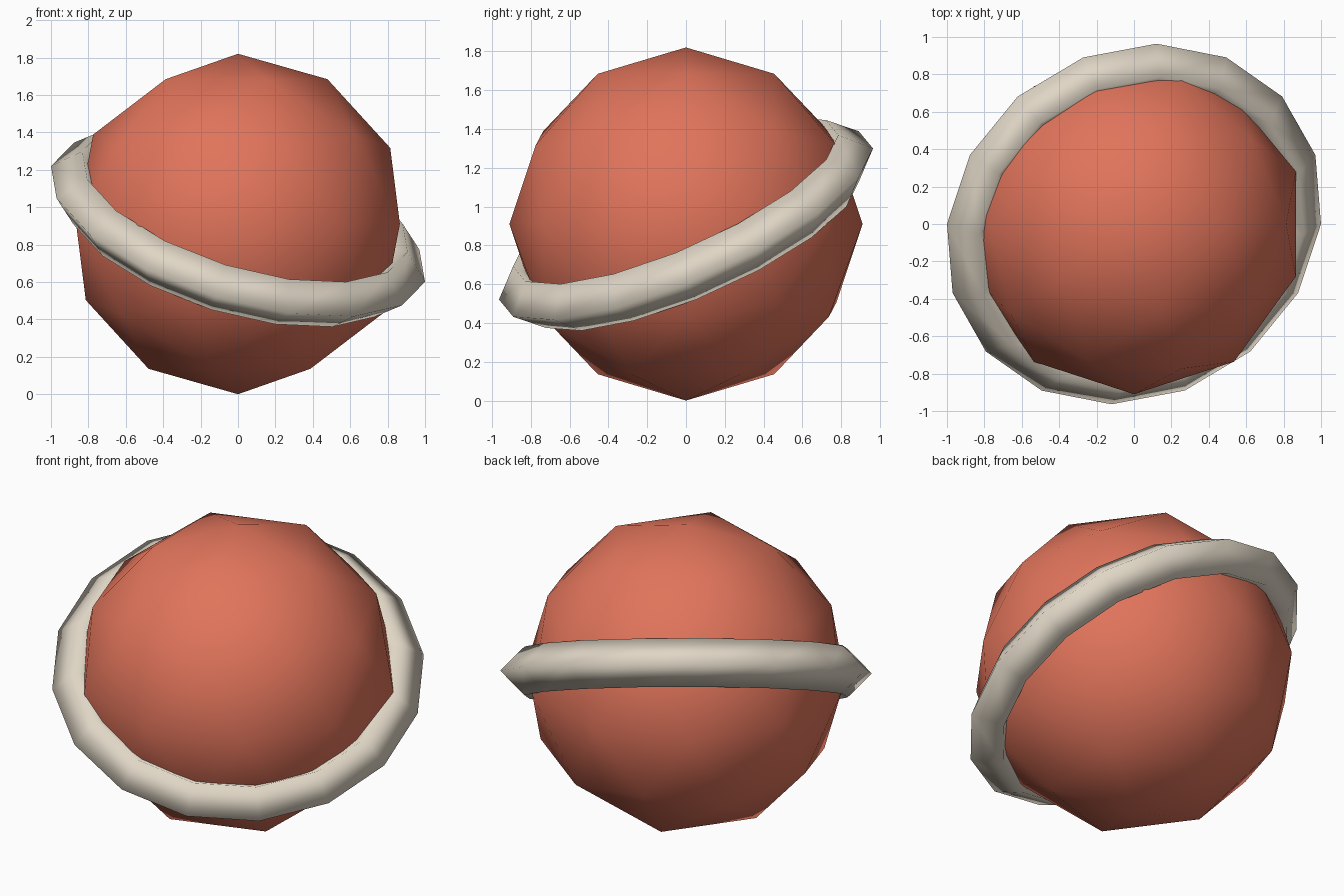
import bpy

if "Cube" in bpy.data.objects:
    bpy.data.objects.remove(bpy.data.objects["Cube"])

RADIUS = 0.91        # planet radius, also the ring's centre-line radius
TUBE = 0.1365        # ring tube radius


def material(name, rgb):
    mat = bpy.data.materials.new(name)
    mat.diffuse_color = (*rgb, 1.0)
    mat.use_nodes = True
    mat.node_tree.nodes["Principled BSDF"].inputs["Base Color"].default_value = mat.diffuse_color
    return mat


def finish(name, mat):
    obj = bpy.context.object
    obj.name = name
    obj.data.materials.append(mat)
    bpy.ops.object.shade_smooth()
    return obj


# Low-poly round body
bpy.ops.mesh.primitive_ico_sphere_add(subdivisions=2, radius=RADIUS,
                                      location=(0, 0, RADIUS))
finish("planet_body", material("terracotta", (0.75, 0.175, 0.105)))

# Tilted ring with a four-sided tube, half sunk into the body
bpy.ops.mesh.primitive_torus_add(major_segments=16, minor_segments=4,
                                 major_radius=RADIUS, minor_radius=TUBE,
                                 location=(0, 0, RADIUS),
                                 rotation=(0.4, 0.3, 0))
finish("planet_ring", material("cream", (0.74, 0.67, 0.56)))
